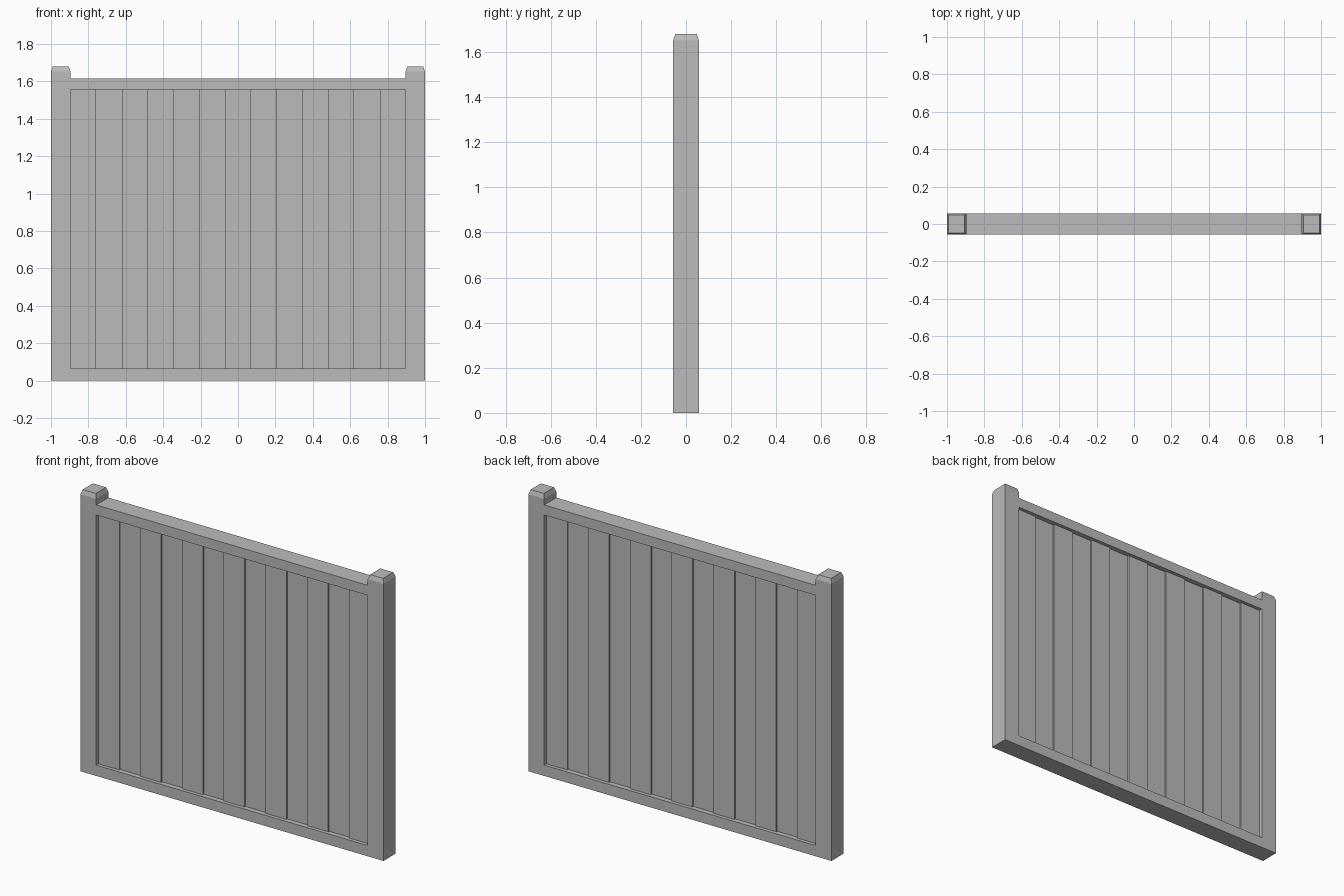
import bpy
import bmesh
from mathutils import Matrix

if "Cube" in bpy.data.objects:
    bpy.data.objects.remove(bpy.data.objects["Cube"], do_unlink=True)

# Overall sizes
HALF_WIDTH = 1.0
HALF_DEPTH = 0.057
POST_INNER = 0.896
POST_TOP, CAP_START, CAP_INSET = 1.679, 1.652, 0.013
RAIL_TOP, RAIL_UNDER, SILL = 1.616, 1.556, 0.064
PLANKS = 13

grey = bpy.data.materials.new("plain_grey")
grey.use_nodes = True
colour = (0.5, 0.5, 0.5, 1.0)
grey.diffuse_color = colour
grey.node_tree.nodes["Principled BSDF"].inputs["Base Color"].default_value = colour


def box(name, x0, x1, z0, z1, half_depth, cap_inset=0.0, cap_height=0.0):
    """Box centred on y, optionally with a sloped cap rising from its top."""
    bm = bmesh.new()
    size = Matrix.Diagonal((x1 - x0, 2 * half_depth, z1 - z0, 1))
    place = Matrix.Translation(((x0 + x1) / 2, 0, (z0 + z1) / 2))
    bmesh.ops.create_cube(bm, size=1, matrix=place @ size)
    if cap_height:
        top = max(bm.faces, key=lambda f: f.calc_center_median().z)
        bmesh.ops.inset_region(bm, faces=[top], thickness=cap_inset)
        bmesh.ops.translate(bm, verts=top.verts, vec=(0, 0, cap_height))
    mesh = bpy.data.meshes.new(name)
    bm.to_mesh(mesh)
    bm.free()
    mesh.materials.append(grey)
    obj = bpy.data.objects.new(name, mesh)
    bpy.context.collection.objects.link(obj)
    return obj


# Posts with chamfered caps
for name, x0, x1 in (("right_post", -HALF_WIDTH, -POST_INNER),
                     ("left_post", POST_INNER, HALF_WIDTH)):
    box(name, x0, x1, 0, CAP_START, HALF_DEPTH, CAP_INSET, POST_TOP - CAP_START)

# Rails flush with the posts
box("top_rail", -POST_INNER, POST_INNER, RAIL_UNDER, RAIL_TOP, HALF_DEPTH)
box("bottom_rail", -POST_INNER, POST_INNER, 0, SILL, HALF_DEPTH)

# Recessed planks, alternately thick and thin
step = 2 * POST_INNER / PLANKS
for i in range(PLANKS):
    x = -POST_INNER + i * step
    depth = 0.027 if i % 2 else 0.036
    box(f"plank_{i + 1}", x, x + step, SILL, RAIL_UNDER, depth)
